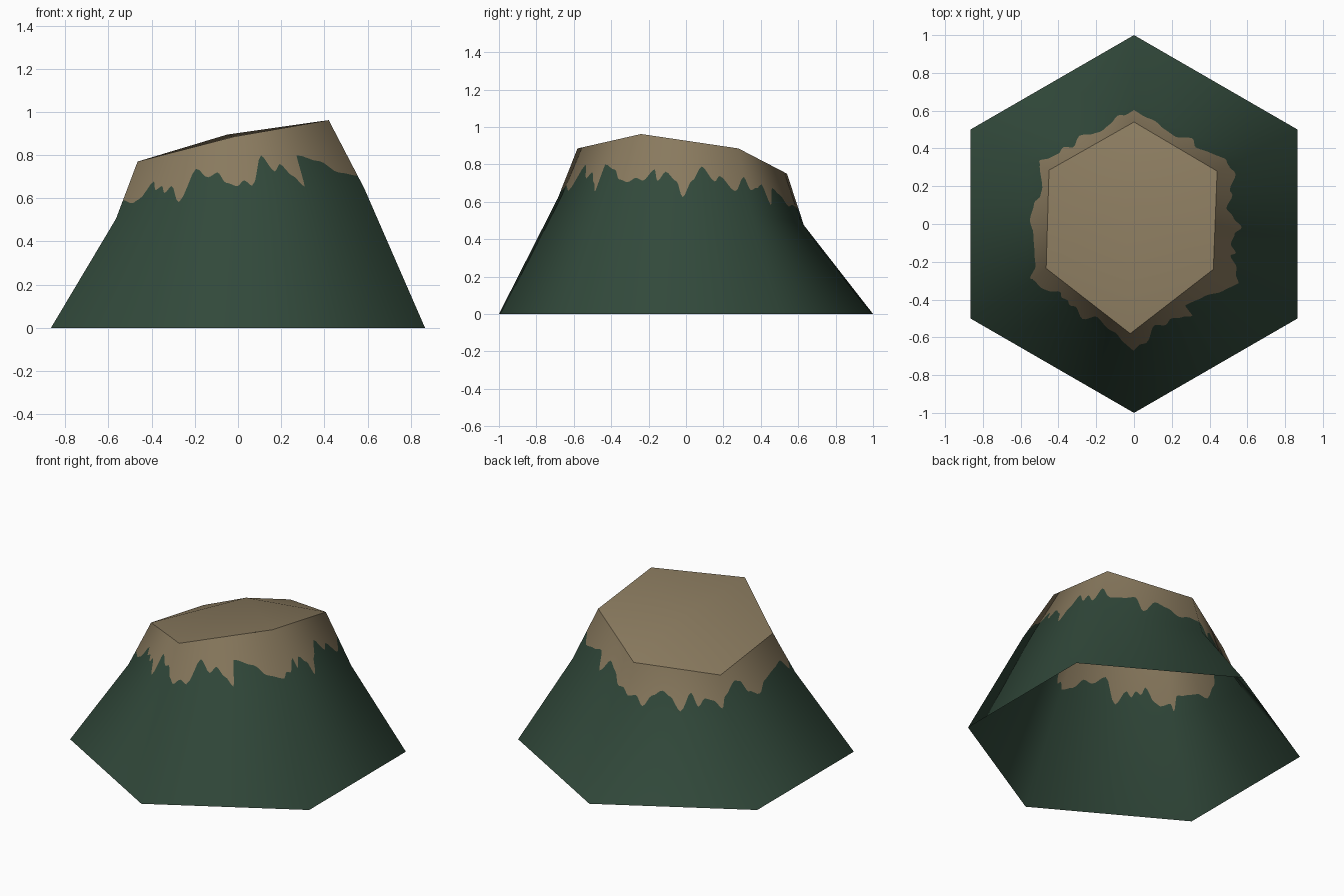
import bpy
from mathutils import Vector

cube = bpy.data.objects.get("Cube")
if cube:
    bpy.data.objects.remove(cube, do_unlink=True)


def make_material(name, rgb):
    mat = bpy.data.materials.new(name)
    mat.use_nodes = True
    mat.diffuse_color = (*rgb, 1)
    bsdf = next(n for n in mat.node_tree.nodes if n.type == 'BSDF_PRINCIPLED')
    bsdf.inputs["Base Color"].default_value = (*rgb, 1)
    bsdf.inputs["Roughness"].default_value = 0.9
    return mat


def make_object(name, verts, faces, mats):
    mesh = bpy.data.meshes.new(name)
    mesh.from_pydata([tuple(v) for v in verts], [], faces)
    for m in mats:
        mesh.materials.append(m)
    mesh.shade_smooth()
    obj = bpy.data.objects.new(name, mesh)
    bpy.context.collection.objects.link(obj)
    return obj


green = make_material("dark green", (0.031, 0.066, 0.043))
tan = make_material("dry tan", (0.250, 0.193, 0.112))

# Six-sided rings, counterclockwise from the front right-hand corner
bottom = [Vector(p) for p in [(-.866, -.5, 0), (0, -1, 0), (.866, -.5, 0),
                              (.866, .5, 0), (0, 1, 0), (-.866, .5, 0)]]
middle = [Vector(p) for p in [(-.565, -.325, .505), (0, -.685, .62), (.585, -.33, .645),
                              (.58, .345, .545), (0, .63, .475), (-.565, .335, .42)]]
top = [Vector(p) for p in [(-.465, -.235, .77), (-.02, -.58, .885), (.42, -.24, .962),
                           (.44, .28, .885), (0, .54, .75), (-.45, .285, .69)]]
rings = [bottom, middle, top]

# Smooth normals of the coarse six-sided shape
normals = [[Vector() for _ in range(6)] for _ in rings]
for r in range(2):
    for i in range(6):
        j = (i + 1) % 6
        a, b, c, d = rings[r][i], rings[r][j], rings[r + 1][j], rings[r + 1][i]
        n = (c - a).cross(d - b).normalized()
        for rr, k in ((r, i), (r, j), (r + 1, j), (r + 1, i)):
            normals[rr][k] += n
for ring in normals:
    for n in ring:
        n.normalize()

# Dripping colour edge: (position along side, height between middle and top ring)
drips = [
    [(0, .32), (.10, .23), (.15, .28), (.24, .55), (.28, .38), (.33, .43), (.37, .29),
     (.42, .39), (.51, .07), (.63, .60), (.75, .40), (.83, .45), (.91, .23)],
    [(0, .14), (.06, .23), (.12, .13), (.24, .62), (.33, .34), (.39, .45),
     (.47, .25), (.54, .07), (.56, .56), (.74, .44), (.86, .25)],
    [(0, .19), (.06, .28), (.12, .25), (.20, .46), (.24, .28), (.30, .45), (.40, .32),
     (.46, .08), (.53, .36), (.62, .62), (.73, .41), (.78, .51), (.90, .30)],
    [(0, .55), (.09, .37), (.22, .44), (.35, .54), (.44, .22), (.56, .55),
     (.69, .47), (.80, .30), (.90, .36)],
    [(0, .30), (.08, .33), (.155, .12), (.24, .37), (.34, .50), (.42, .40), (.52, .12),
     (.64, .54), (.70, .27), (.78, .46), (.87, .44), (.94, .30)],
    [(0, .57), (.19, .71), (.27, .63), (.34, .33), (.48, .13), (.60, .30),
     (.78, .37), (.90, .43), (.96, .15)],
]

# Columns of points around the sides, with the drip edge as an extra row
STEPS = 4
verts, vert_normals = [], []
for i in range(6):
    j = (i + 1) % 6
    points = drips[i] + [(1, drips[j][0][1])]
    for (s0, t0), (s1, t1) in zip(points, points[1:]):
        for k in range(STEPS):
            u = k / STEPS
            s = s0 + (s1 - s0) * u
            t = t0 + (t1 - t0) * u * u * (3 - 2 * u)
            p = [ring[i].lerp(ring[j], s) for ring in rings]
            n = [ring[i].lerp(ring[j], s) for ring in normals]
            verts += [p[0], p[1], p[1].lerp(p[2], t), p[2]]
            vert_normals += [n[0], n[1], n[1].lerp(n[2], t), n[2]]

count = len(verts) // 4
faces = []
for c in range(count):
    a, b = 4 * c, 4 * ((c + 1) % count)
    faces += [(a + r, b + r, b + r + 1, a + r + 1) for r in range(3)]

# Open-bottomed sides: green below the drip edge, tan above
sides = make_object("hill_sides", verts, faces, [green, tan])
for poly in sides.data.polygons:
    poly.material_index = 1 if poly.index % 3 == 2 else 0
sides.data.normals_split_custom_set_from_vertices(
    [tuple(n.normalized()) for n in vert_normals])

# Slanted, slightly raised top
peak = Vector((-.05, .155, .895))
make_object("hill_top", top + [peak], [(i, (i + 1) % 6, 6) for i in range(6)], [tan])
